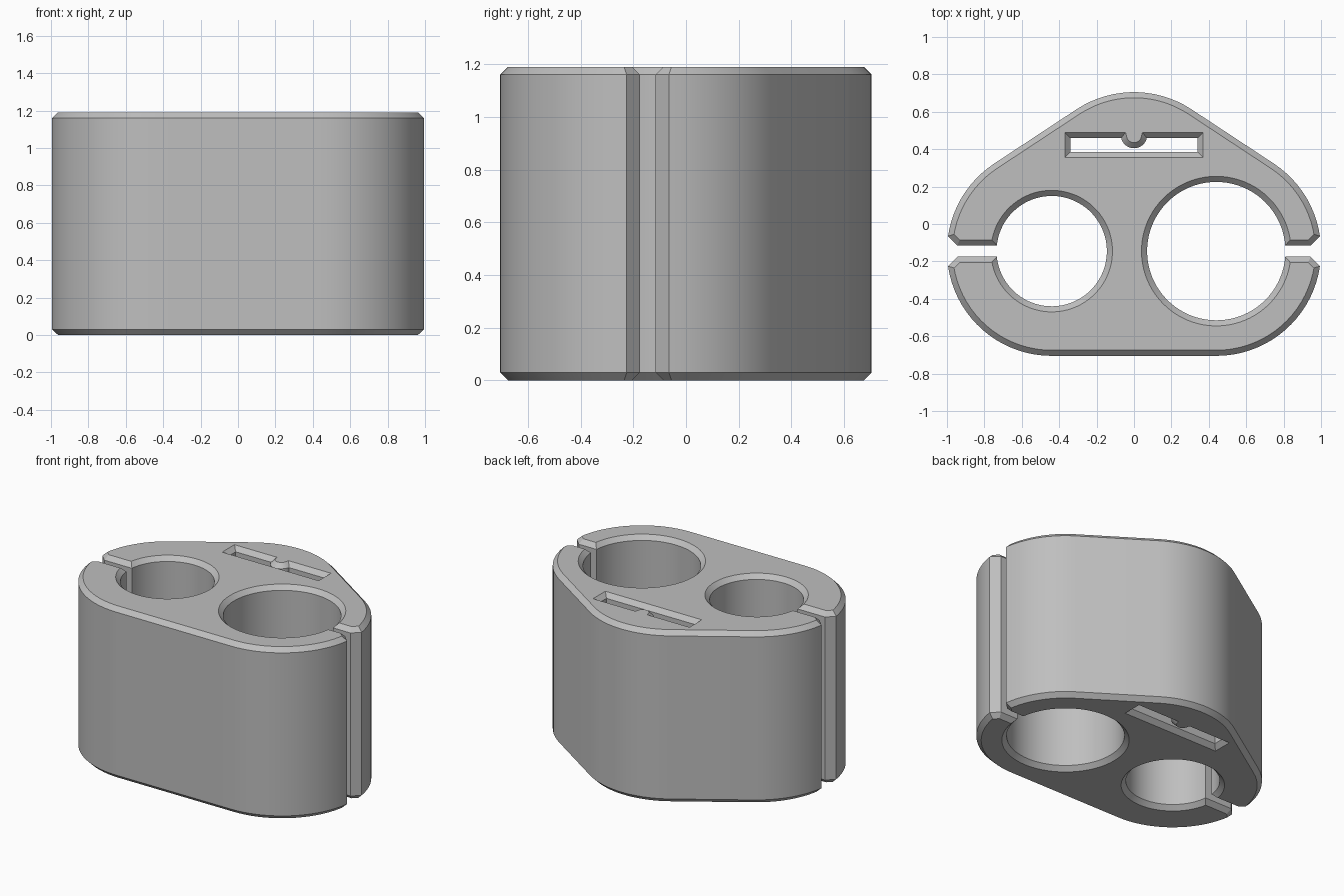
import bpy, bmesh, math
from mathutils import Vector

cube = bpy.data.objects.get("Cube")
if cube:
    bpy.data.objects.remove(cube, do_unlink=True)

HEIGHT, CHAMFER = 1.19, 0.03
CX, CY, R = 0.44, -0.145, 0.56       # side lobes, concentric with the bores
TOP_Y = 0.145                        # centre of the rear lobe
GAP, FLARE = 0.03, 0.08              # half widths of the side mouths


def arc(x, y, r, start, end):
    n = max(4, round(abs(end - start) / math.tau * 80))
    return [Vector((x + r * math.cos(start + (end - start) * i / n),
                    y + r * math.sin(start + (end - start) * i / n)))
            for i in range(n + 1)]


def inset(loop, d):
    """Mitred offset towards the left of the travel direction."""
    result = []
    for i, p in enumerate(loop):
        a = (p - loop[i - 1]).normalized()
        b = (loop[(i + 1) % len(loop)] - p).normalized()
        na, nb = Vector((-a.y, a.x)), Vector((-b.y, b.x))
        result.append(p + (na + nb) * d / (1 + na.dot(nb)))
    return result


def bore(x, r):
    """Clockwise wall of an open bore, from angle zero round to zero."""
    a = math.asin(GAP / r)
    return arc(x, CY, r, -a, a - math.tau)


# Outer outline, counter-clockwise, running in and out of both bores
pi = math.pi
phi = math.atan2(CX, TOP_Y - CY)
mouth = math.asin(FLARE / R)
lip = CX + R * math.cos(mouth) - (FLARE - GAP)
left_bore = [Vector((-p.x, 2 * CY - p.y)) for p in bore(CX, 0.295)]
left_bore = [Vector((p.x, p.y)) for p in left_bore]
outline = (
    [Vector((lip, CY + GAP))]
    + arc(CX, CY, R, mouth, phi)
    + arc(0, TOP_Y, R, phi, pi - phi)
    + arc(-CX, CY, R, pi - phi, pi - mouth)
    + [Vector((-lip, CY + GAP))]
    + left_bore
    + [Vector((-lip, CY - GAP))]
    + arc(-CX, CY, R, pi + mouth, 1.5 * pi)
    + arc(CX, CY, R, 1.5 * pi, 2 * pi - mouth)
    + [Vector((lip, CY - GAP))]
    + bore(CX, 0.37)
)

# Strap slot, clockwise, with a round rib on its rear wall
slot_x, slot_front, slot_back = 0.34, 0.385, 0.46
rib_y, rib_r = 0.475, 0.07
a = math.asin((rib_y - slot_back) / rib_r)
slot = ([Vector((-slot_x, slot_front)), Vector((-slot_x, slot_back))]
        + arc(0, rib_y, rib_r, pi + a, math.tau - a)
        + [Vector((slot_x, slot_back)), Vector((slot_x, slot_front))])

# Walls with chamfered rims, then the two caps
bm = bmesh.new()
rims = {0: [], 3: []}
for loop in (outline, slot):
    small = inset(loop, CHAMFER)
    levels = [(small, 0), (loop, CHAMFER), (loop, HEIGHT - CHAMFER), (small, HEIGHT)]
    rings = [[bm.verts.new((p.x, p.y, z)) for p in pts] for pts, z in levels]
    n = len(loop)
    for low, high in zip(rings, rings[1:]):
        for i in range(n):
            j = (i + 1) % n
            bm.faces.new((low[i], low[j], high[j], high[i]))
    for k in rims:
        rims[k] += [bm.edges.get((rings[k][i], rings[k][(i + 1) % n])) for i in range(n)]
for k, edges in rims.items():
    up = 1 if k else -1
    cap = bmesh.ops.triangle_fill(bm, edges=edges, use_beauty=True, normal=(0, 0, up))
    for f in cap["geom"]:
        if isinstance(f, bmesh.types.BMFace):
            f.normal_update()
            if f.normal.z * up < 0:
                f.normal_flip()

mesh = bpy.data.meshes.new("holder_body")
bm.to_mesh(mesh)
bm.free()
body = bpy.data.objects.new("holder_body", mesh)
bpy.context.collection.objects.link(body)

# Plain grey material
grey = bpy.data.materials.new("plain grey")
grey.use_nodes = True
colour = (0.52, 0.52, 0.52, 1)
grey.diffuse_color = colour
grey.node_tree.nodes["Principled BSDF"].inputs["Base Color"].default_value = colour
mesh.materials.append(grey)

bpy.ops.object.select_all(action="DESELECT")
body.select_set(True)
bpy.context.view_layer.objects.active = body
bpy.ops.object.shade_smooth_by_angle(angle=math.radians(30))
